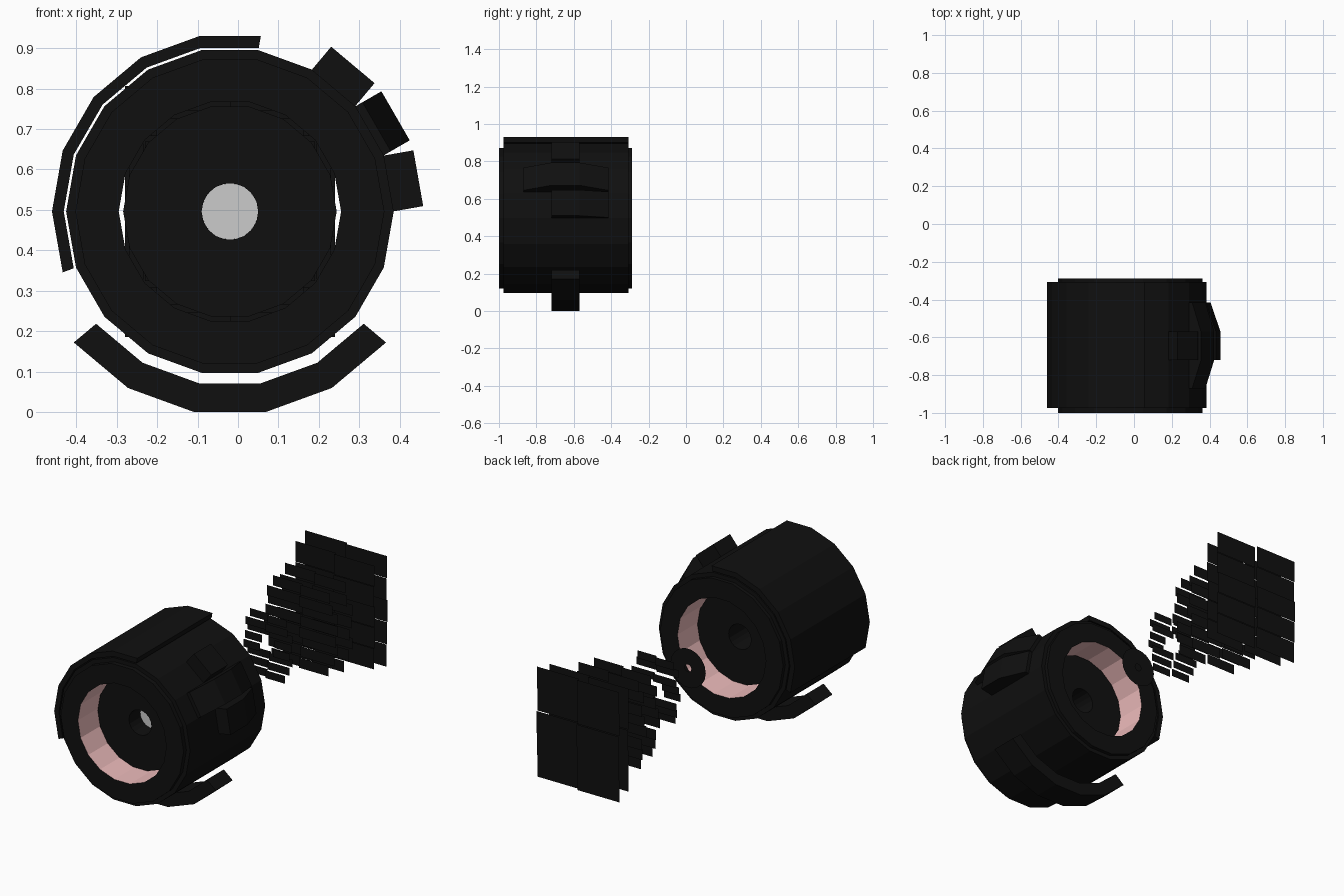
import bpy, bmesh
from math import radians, cos, sin, sqrt

if "Cube" in bpy.data.objects:
    bpy.data.objects.remove(bpy.data.objects["Cube"])

CX, CZ, STEP = -0.02, 0.496, 20   # barrel axis and 18-sided angle step


def material(name, rgb):
    m = bpy.data.materials.new(name)
    m.diffuse_color = (*rgb, 1)
    m.use_nodes = True
    m.node_tree.nodes["Principled BSDF"].inputs["Base Color"].default_value = m.diffuse_color
    return m


BLACK = material("black", (0.005, 0.005, 0.005))
PINK = material("pink", (0.85, 0.5, 0.5))


def polar(r, deg, y):
    a = radians(deg)
    return (CX + r * cos(a), y, CZ + r * sin(a))


def finish(name, bm, mat, fix=True):
    if fix:
        bmesh.ops.recalc_face_normals(bm, faces=bm.faces)
    me = bpy.data.meshes.new(name)
    bm.to_mesh(me)
    bm.free()
    ob = bpy.data.objects.new(name, me)
    bpy.context.collection.objects.link(ob)
    if mat:
        me.materials.append(mat)
    return ob


def lathe(name, profile, mat, n=18, closed=False, fix=True):
    """Spin (radius, y) points about the barrel axis."""
    bm = bmesh.new()
    rings = [[bm.verts.new(polar(r, 360 * i / n, y)) for i in range(n)] for r, y in profile]
    pairs = list(zip(rings, rings[1:])) + ([(rings[-1], rings[0])] if closed else [])
    for a, b in pairs:
        for i in range(n):
            j = (i + 1) % n
            bm.faces.new((a[i], a[j], b[j], b[i]))
    return finish(name, bm, mat, fix)


def arc_plate(name, start, end, r_in, r_out, y0, y1, mat):
    """Faceted curved plate with a rectangular section."""
    bm = bmesh.new()
    secs = [[bm.verts.new(polar(r, a, y)) for r, y in
             ((r_in, y0), (r_out, y0), (r_out, y1), (r_in, y1))]
            for a in range(start, end + 1, STEP)]
    for a, b in zip(secs, secs[1:]):
        for i in range(4):
            j = (i + 1) % 4
            bm.faces.new((a[i], a[j], b[j], b[i]))
    bm.faces.new(secs[0])
    bm.faces.new(secs[-1])
    return finish(name, bm, mat)


def side_block(name, deg, stations):
    """Block sitting on one facet; stations are (y, height)."""
    bm = bmesh.new()
    a = radians(deg)
    base, hw = 0.397, 0.07
    secs = []
    for y, h in stations:
        pts = ((base, -hw), (base, hw), (base + h, hw), (base + h, -hw))
        secs.append([bm.verts.new((CX + r * cos(a) - t * sin(a), y,
                                   CZ + r * sin(a) + t * cos(a))) for r, t in pts])
    for p, q in zip(secs, secs[1:]):
        for i in range(4):
            j = (i + 1) % 4
            bm.faces.new((p[i], p[j], q[j], q[i]))
    bm.faces.new(secs[0])
    bm.faces.new(secs[-1])
    return finish(name, bm, BLACK)


def slat_screen(name, y, hw, hh, rows, rounding, spread, hole=0.0):
    """Thin screen of staggered horizontal slats, in two offset halves."""
    bm = bmesh.new()
    h = 2 * hh / rows
    for side in (-1, 1):
        for k in range(rows):
            z0 = -hh + k * h
            zc = (z0 + h / 2) / hh
            w = hw * (1 - rounding * (1 - sqrt(1 - zc * zc)))
            x0 = hole if abs(z0 + h / 2) < hole else 0.0
            yy = y - side * 0.008 + spread * (k % 3 - 1)
            corners = ((x0, z0), (w, z0), (w, z0 + h), (x0, z0 + h))
            bm.faces.new([bm.verts.new((CX + side * px, yy, CZ + pz)) for px, pz in corners])
    return finish(name, bm, BLACK)


# Barrel shell with stepped ends
lathe("barrel_shell", [(0.275, -1.0), (0.382, -1.0), (0.382, -0.975), (0.405, -0.975),
                       (0.405, -0.308), (0.382, -0.308), (0.382, -0.288), (0.275, -0.288)], BLACK)
# Pink lining inside the barrel
lining = lathe("barrel_lining", [(0.275, -1.0), (0.275, -0.288)], PINK, fix=False)
# Inner core with a centre hole
lathe("inner_core", [(0.07, -0.84), (0.264, -0.84), (0.264, -0.45), (0.07, -0.45)],
      BLACK, closed=True)
# Grey plug closing the core hole
bm = bmesh.new()
bm.faces.new([bm.verts.new(polar(0.07, d, -0.74)) for d in range(0, 360, 15)])
finish("core_plug", bm, None)

# Curved cover plate and lower guard
arc_plate("cover_plate", 80, 200, 0.411, 0.44, -0.975, -0.308, BLACK)
arc_plate("lower_guard", 220, 320, 0.432, 0.504, -0.72, -0.57, BLACK)

# Raised side blocks with ramps
FRONT, MID, BACK = (-0.87, 0.022), [(-0.72, 0.076), (-0.57, 0.076)], (-0.415, 0.022)
side_block("side_block_low", 10, MID + [BACK])
side_block("side_block_middle", 30, [FRONT] + MID + [BACK])
side_block("side_block_top", 50, MID)

# Small ring behind the barrel
lathe("small_ring", [(0.02, 0.01), (0.11, 0.01)], BLACK)

# Slatted screens growing towards the back
for i, args in enumerate([
        (0.297, 0.15, 0.175, 8, 0.4, 0.015, 0.045),
        (0.592, 0.23, 0.23, 8, 0.4, 0.014),
        (0.715, 0.23, 0.25, 8, 0.3, 0.016),
        (0.890, 0.25, 0.29, 5, 0.0, 0.004),
        (0.988, 0.26, 0.31, 5, 0.0, 0.004)]):
    slat_screen(f"slat_screen_{i + 1}", *args)
